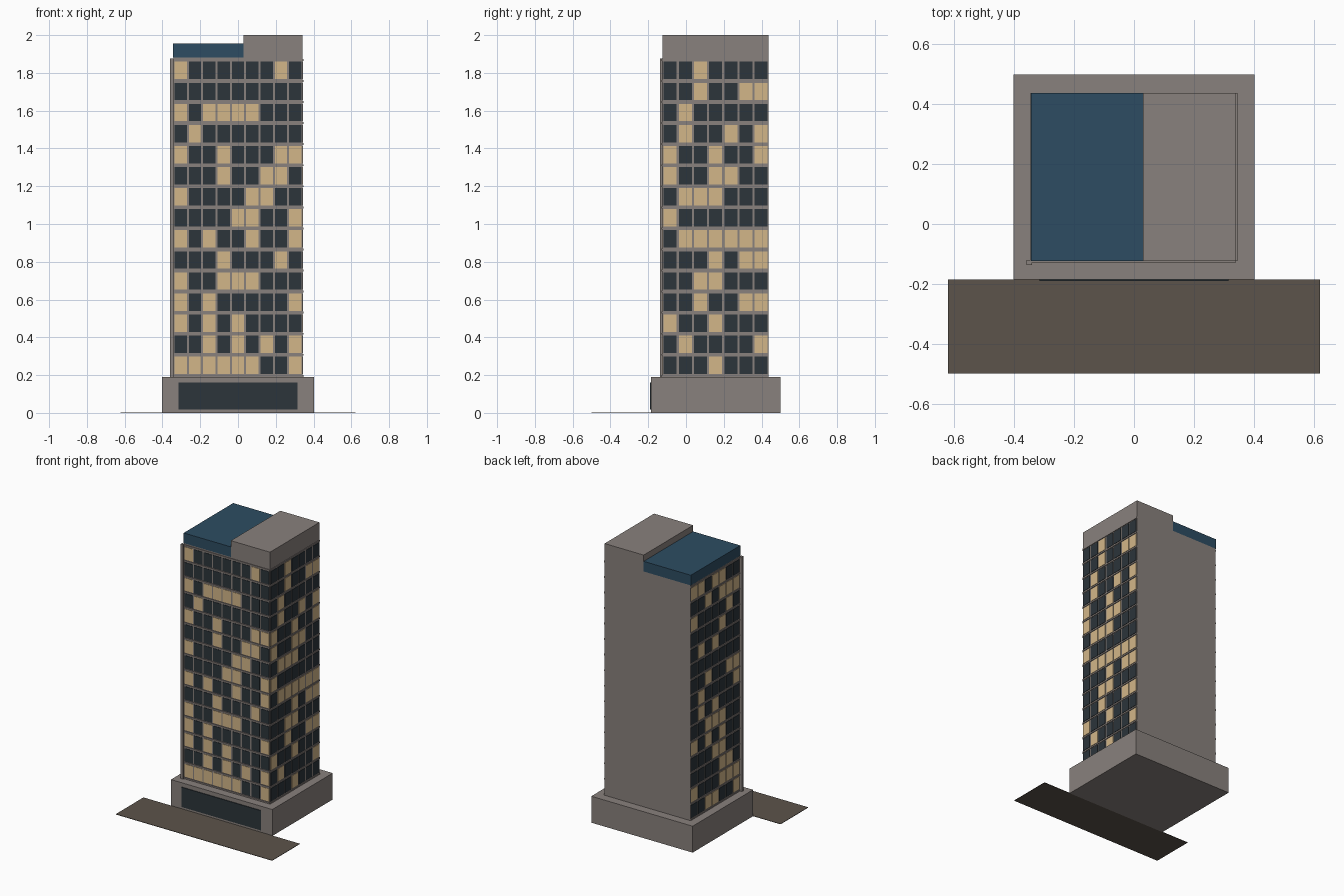
import bpy
import bmesh
import random
from mathutils import Matrix, Vector

if "Cube" in bpy.data.objects:
    bpy.data.objects.remove(bpy.data.objects["Cube"], do_unlink=True)


def material(name, rgb):
    m = bpy.data.materials.new(name)
    m.use_nodes = True
    m.diffuse_color = (*rgb, 1)
    m.node_tree.nodes["Principled BSDF"].inputs["Base Color"].default_value = (*rgb, 1)
    return m


CONCRETE = material("warm grey concrete", (0.25, 0.22, 0.205))
GLASS = material("dark glass", (0.025, 0.035, 0.043))
LIT = material("lit window", (0.65, 0.47, 0.25))
BLUE = material("blue roof", (0.026, 0.073, 0.122))
PAVING = material("brown paving", (0.107, 0.087, 0.07))


def add_box(bm, lo, hi, mat_index=0):
    lo, hi = Vector(lo), Vector(hi)
    mat = Matrix.Translation((lo + hi) / 2) @ Matrix.Diagonal((*(hi - lo), 1))
    verts = bmesh.ops.create_cube(bm, size=1, matrix=mat)["verts"]
    for face in {f for v in verts for f in v.link_faces}:
        face.material_index = mat_index


def finish(name, bm, mats):
    mesh = bpy.data.meshes.new(name)
    bm.to_mesh(mesh)
    bm.free()
    for m in mats:
        mesh.materials.append(m)
    obj = bpy.data.objects.new(name, mesh)
    bpy.context.collection.objects.link(obj)
    return obj


def box(name, lo, hi, mat):
    bm = bmesh.new()
    add_box(bm, lo, hi)
    return finish(name, bm, [mat])


# Main masses
X, FRONT, BACK = 0.341, -0.124, 0.438
BASE, ROOF = 0.19, 1.882
box("podium", (-0.403, -0.186, 0), (0.403, 0.5, BASE), CONCRETE)
box("tower", (-X, FRONT, BASE), (X, BACK, ROOF), CONCRETE)
box("roof_block", (0.03, FRONT, ROOF), (X, BACK, 2), CONCRETE)
box("blue_roof", (-0.345, FRONT, ROOF), (0.03, BACK, 1.955), BLUE)
box("corner_post", (-0.36, -0.137, BASE), (-X, -0.12, 1.877), CONCRETE)
box("forecourt", (-0.622, -0.5, 0), (0.622, -0.186, 0.003), PAVING)

# Entrance glazing in three panes
bm = bmesh.new()
for i in (-1, 0, 1):
    add_box(bm, (i * 0.21 - 0.105, -0.191, 0.018), (i * 0.21 + 0.105, -0.186, 0.16))
finish("entrance_glazing", bm, [GLASS])

# Lit columns for each floor, top floor first
FLOORS = 15
front_lit = "18,,13456,2,1489,478,167,569,1369,48,1456,139,135,3579,1234569".split(",")
right_lit = "3,367,2,257,147,145,234,1,234567,467,34,367,14,27,4".split(",")
random.seed(4)
left_lit = ["".join(c for c in "1234567" if random.random() < 0.3) for _ in range(FLOORS)]
PITCH = 0.1115
TOP = 1.813


def facade(name, width, columns, lit, place):
    """Window grid in local x and z, facing -y, moved onto its wall."""
    step = width / columns
    bm = bmesh.new()
    for row in range(FLOORS):
        z = TOP - row * PITCH
        for col in range(columns):
            x = (col + 0.5) * step - width / 2
            w, h = step * 0.43, 0.046
            add_box(bm, (x - w, -0.003, z - h), (x + w, 0, z + h),
                    int(str(col + 1) in lit[row]))
    bm.transform(place)
    finish(name + "_windows", bm, [GLASS, LIT])
    # Slim floor ledges between the rows
    bm = bmesh.new()
    for row in range(FLOORS + 1):
        z = TOP + PITCH / 2 - row * PITCH
        add_box(bm, (-width / 2, -0.005, z - 0.005), (width / 2, 0, z + 0.005))
    bm.transform(place)
    finish(name + "_ledges", bm, [CONCRETE])


depth, mid = BACK - FRONT, (BACK + FRONT) / 2
quarter = Matrix.Rotation(1.5707963, 4, "Z")
facade("front", 2 * X, 9, front_lit, Matrix.Translation((0, FRONT, 0)))
facade("left_side", depth, 7, right_lit, Matrix.Translation((X, mid, 0)) @ quarter)
facade("right_side", depth, 7, left_lit,
       Matrix.Translation((-X, mid, 0)) @ quarter.inverted())
